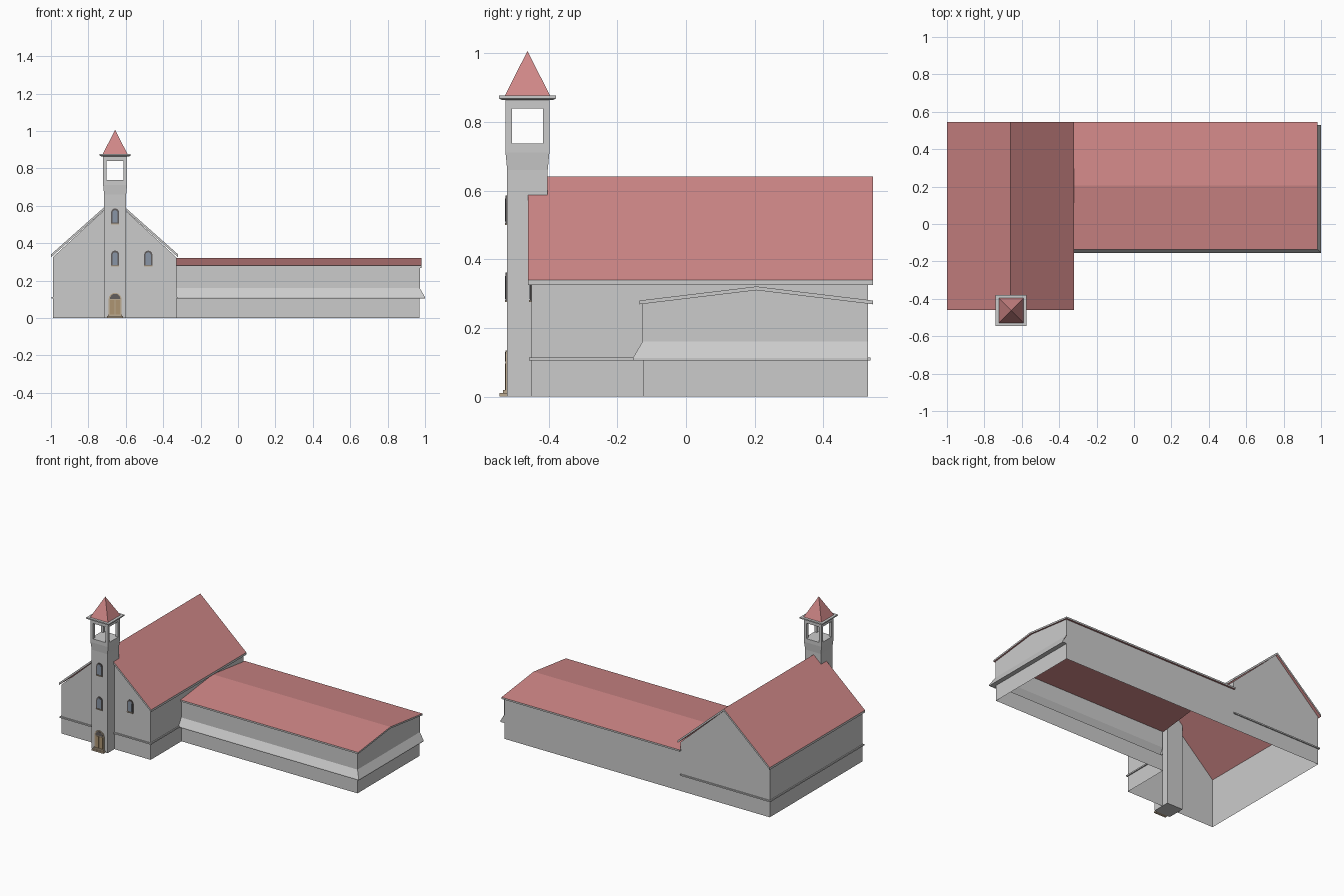
import bpy, bmesh, math
from mathutils import Vector

if "Cube" in bpy.data.objects:
    bpy.data.objects.remove(bpy.data.objects["Cube"])


def material(name, rgb):
    m = bpy.data.materials.new(name)
    m.diffuse_color = (*rgb, 1)
    m.use_nodes = True
    m.node_tree.nodes["Principled BSDF"].inputs["Base Color"].default_value = m.diffuse_color
    return m


RED = material("roof_red", (0.62, 0.24, 0.24))
DARK = material("frame_dark", (0.12, 0.11, 0.11))
GLASS = material("glass_blue", (0.25, 0.30, 0.38))
WOOD = material("door_wood", (0.42, 0.30, 0.17))
STONE = material("sill_stone", (0.50, 0.40, 0.28))


def build(name, verts, faces, mat=None, closed=True):
    me = bpy.data.meshes.new(name)
    me.from_pydata(verts, [], faces)
    ob = bpy.data.objects.new(name, me)
    bpy.context.collection.objects.link(ob)
    if closed:
        bm = bmesh.new()
        bm.from_mesh(me)
        bmesh.ops.recalc_face_normals(bm, faces=bm.faces)
        bm.to_mesh(me)
        bm.free()
    if mat:
        me.materials.append(mat)
    return ob


def prism(name, profile, a, b, axis, mat=None):
    """Extrude a (u, z) profile from a to b along x or y."""
    n = len(profile)
    put = (lambda u, z, t: (u, t, z)) if axis == "y" else (lambda u, z, t: (t, u, z))
    verts = [put(u, z, t) for t in (a, b) for u, z in profile]
    faces = [tuple(range(n)), tuple(range(n, 2 * n))]
    faces += [(i, (i + 1) % n, n + (i + 1) % n, n + i) for i in range(n)]
    return build(name, verts, faces, mat)


def box(name, x0, x1, y0, y1, z0, z1, mat=None):
    return prism(name, [(x0, z0), (x1, z0), (x1, z1), (x0, z1)], y0, y1, "y", mat)


def square_loft(name, cx, cy, levels, mat=None):
    """Stack of square rings given as (z, half width)."""
    verts = [(cx + sx * h, cy + sy * h, z) for z, h in levels
             for sx, sy in ((-1, -1), (1, -1), (1, 1), (-1, 1))]
    n = len(levels)
    faces = [(0, 1, 2, 3), tuple(range(4 * n - 4, 4 * n))]
    faces += [(4 * k + i, 4 * k + (i + 1) % 4, 4 * k + 4 + (i + 1) % 4, 4 * k + 4 + i)
              for k in range(n - 1) for i in range(4)]
    return build(name, verts, faces, mat)


def gable_roof(name, u0, um, u1, eave, ridge, t, a, b, axis):
    """Roof slab with red slopes and grey edges."""
    ob = prism(name, [(u0, eave), (um, ridge), (u1, eave),
                      (u1, eave - t), (um, ridge - t), (u0, eave - t)], a, b, axis, RED)
    ob.data.materials.append(material("edge_grey", (0.6, 0.6, 0.6)))
    for p in ob.data.polygons:
        p.material_index = 0 if abs(p.normal.z) > 0.3 else 1


# Main dimensions
NX0, NX1, NXM = -0.99, -0.33, -0.66
FY, BY, HY = -0.45, 0.53, -0.125
HX = 0.97
TX, TY = -0.657, -0.462

# Nave walls (thin shell, open below and open to the hall)
gable = [(NX0, 0), (NX1, 0), (NX1, 0.325), (NXM, 0.628), (NX0, 0.325)]
v = [(x, y, z) for y in (FY, BY) for x, z in gable]
v += [(NX1, HY, 0), (NX1, HY, 0.325)]
v += [(NX1, HY, 0.275), (NX1, 0.2, 0.312), (NX1, BY, 0.275)]
build("nave_walls", v, [(0, 1, 2, 3, 4), (9, 8, 7, 6, 5), (0, 4, 9, 5),
                        (1, 10, 11, 2), (12, 13, 14, 7, 11)], closed=False)
gable_roof("nave_roof", -1.0, NXM, -0.32, 0.34, 0.642, 0.015, -0.46, 0.545, "y")

# Hall front and end walls with a flared band
levels = [(0, 0), (0.105, 0), (0.105, 0.03), (0.112, 0.03), (0.16, 0.002), (0.275, 0.002)]
v = [p for z, o in levels for p in
     ((NX1, HY - o, z), (HX + o, HY - o, z), (HX + o, BY, z))]
f = [(3 * k + i, 3 * k + i + 1, 3 * k + i + 4, 3 * k + i + 3)
     for k in range(len(levels) - 1) for i in range(2)]
n = len(v)
v += [(HX + 0.002, 0.2, 0.312)]
f += [(n - 2, n - 1, n)]
# Back wall and small closing piece behind the flare
v += [(NX1, BY, 0), (HX, BY, 0), (HX, BY, 0.275), (NX1, BY, 0.275),
      (HX, BY, 0.105), (HX + 0.03, BY, 0.105), (HX + 0.03, BY, 0.112), (HX, BY, 0.16)]
f += [(n + 2, n + 1, n + 4, n + 3), (n + 6, n + 5, n + 8, n + 7)]
build("hall_walls", v, f, closed=False)
gable_roof("hall_roof", -0.135, 0.205, 0.545, 0.28, 0.321, 0.011, -0.335, 0.982, "x")

# String course round the nave
p, z0, z1 = 0.007, 0.105, 0.114
box("trim_front", NX0 - p, NX1 + p, FY - p, FY, z0, z1)
box("trim_back", NX0 - p, NX1, BY, BY + p, z0, z1)
box("trim_left", NX0 - p, NX0, FY, BY, z0, z1)
box("trim_right", NX1, NX1 + p, FY, HY, z0, z1)

# Tower shaft, belfry, cornice and spire
square_loft("tower_shaft", TX, TY, [(0, 0.059), (0.66, 0.059), (0.712, 0.064), (0.737, 0.064)])
for i, (sx, sy) in enumerate(((-1, -1), (1, -1), (1, 1), (-1, 1))):
    square_loft(f"belfry_post_{i + 1}", TX + sx * 0.0545, TY + sy * 0.0545,
                [(0.737, 0.0095), (0.84, 0.0095)])
square_loft("belfry_lintel", TX, TY, [(0.84, 0.064), (0.865, 0.064)])
square_loft("tower_cornice", TX, TY, [(0.865, 0.076), (0.869, 0.083), (0.877, 0.083)])
h = 0.066
build("spire", [(TX - h, TY - h, 0.877), (TX + h, TY - h, 0.877), (TX + h, TY + h, 0.877),
                (TX - h, TY + h, 0.877), (TX, TY, 1.007)],
      [(0, 1, 2, 3), (0, 1, 4), (1, 2, 4), (2, 3, 4), (3, 0, 4)], RED)


def arch(cx, z0, w, h):
    """Round-headed outline."""
    r = w / 2
    pts = [(cx - r, z0), (cx + r, z0)]
    return pts + [(cx + r * math.cos(a), z0 + h - r + r * math.sin(a))
                  for a in (math.pi * i / 8 for i in range(9))]


def window(name, cx, z0, y):
    prism(name + "_frame", arch(cx, z0, 0.044, 0.083), y - 0.005, y + 0.002, "y", DARK)
    prism(name + "_pane", arch(cx, z0 + 0.007, 0.028, 0.067), y - 0.006, y, "y", GLASS)
    box(name + "_sill", cx - 0.022, cx + 0.022, y - 0.007, y, z0 - 0.003, z0 + 0.003, STONE)


# Windows
ty = TY - 0.059
window("tower_window_upper", TX, 0.503, ty)
window("tower_window_lower", TX, 0.278, ty)
window("nave_window", -0.48, 0.278, FY)

# Door with fanlight, leaves and steps
prism("door_frame", arch(TX, 0.018, 0.07, 0.117), ty - 0.005, ty + 0.002, "y", STONE)
prism("door_fanlight", arch(TX, 0.102, 0.056, 0.028), ty - 0.006, ty, "y", DARK)
for side, s in (("left", -1), ("right", 1)):
    c = TX + s * 0.0145
    box(f"door_leaf_{side}", c - 0.0125, c + 0.0125, ty - 0.007, ty, 0.02, 0.097, WOOD)
box("door_step_lower", TX - 0.043, TX + 0.043, ty - 0.023, ty, 0, 0.01, STONE)
box("door_step_upper", TX - 0.037, TX + 0.037, ty - 0.012, ty, 0.01, 0.02, STONE)
